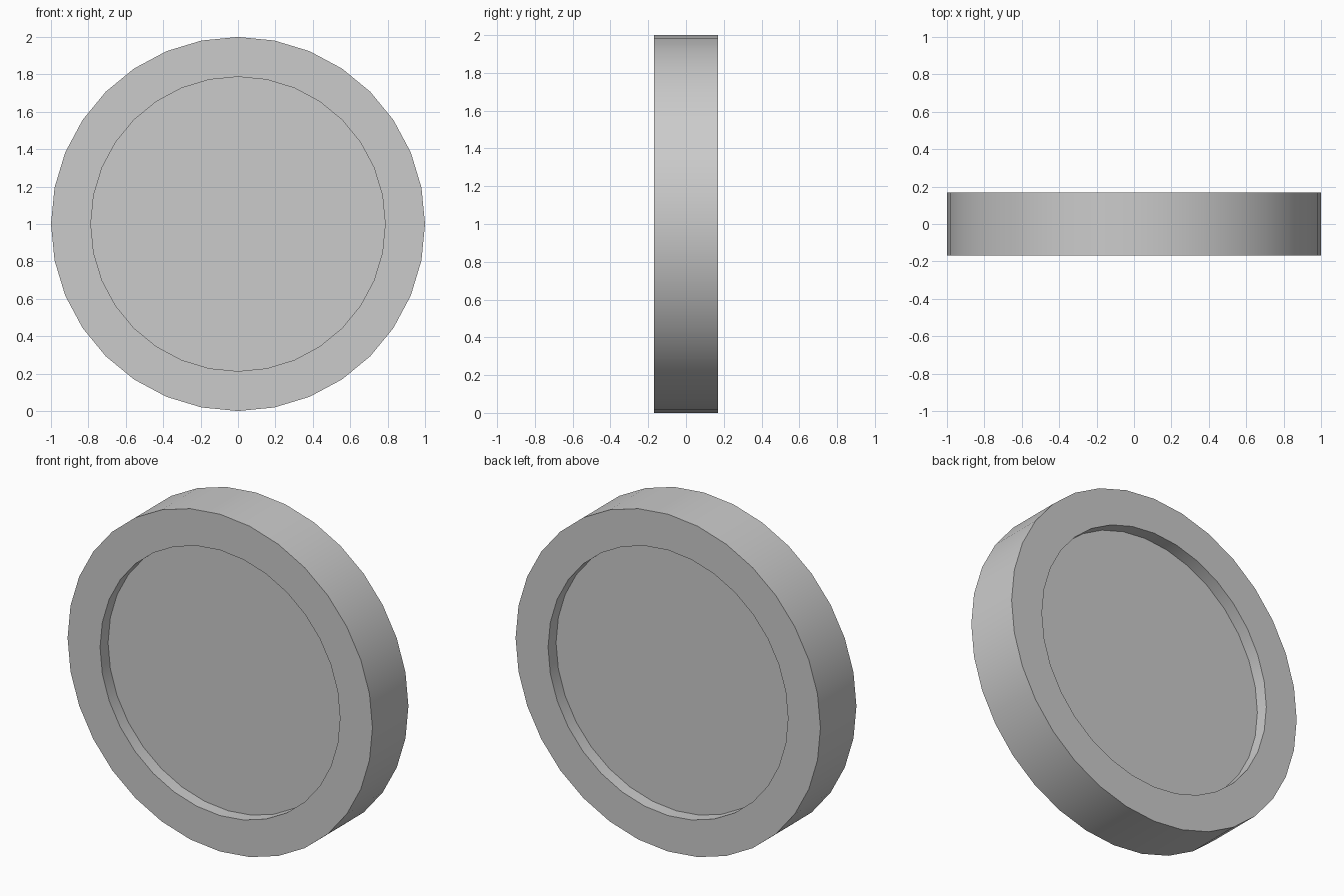
import bpy, bmesh, math
from mathutils import Matrix

if "Cube" in bpy.data.objects:
    bpy.data.objects.remove(bpy.data.objects["Cube"])

SIDES = 32
RADIUS, INNER_RADIUS = 1.0, 0.787
THICKNESS, RECESS = 0.337, 0.075

# Disc: a cylinder lying along y, standing on its rim
bm = bmesh.new()
bmesh.ops.create_cone(
    bm, cap_ends=True, cap_tris=False, segments=SIDES,
    radius1=RADIUS, radius2=RADIUS, depth=THICKNESS,
    matrix=Matrix.Translation((0, 0, RADIUS)) @ Matrix.Rotation(math.pi / 2, 4, 'X'))

# Recess in both round faces, leaving a raised rim
caps = [f for f in bm.faces if len(f.verts) == SIDES]
inset = (RADIUS - INNER_RADIUS) * math.cos(math.pi / SIDES)
bmesh.ops.inset_individual(bm, faces=caps, thickness=inset, use_even_offset=True)
for cap in caps:
    inward = -cap.normal.copy() * RECESS
    floor = bmesh.ops.extrude_discrete_faces(bm, faces=[cap])["faces"][0]
    bmesh.ops.translate(bm, verts=floor.verts, vec=inward)
bmesh.ops.recalc_face_normals(bm, faces=bm.faces)

mesh = bpy.data.meshes.new("rimmed_disc")
bm.to_mesh(mesh)
bm.free()
disc = bpy.data.objects.new("rimmed_disc", mesh)
bpy.context.collection.objects.link(disc)

# Smooth round walls, sharp rim edges
bpy.context.view_layer.objects.active = disc
disc.select_set(True)
bpy.ops.object.shade_smooth_by_angle(angle=math.radians(30))
